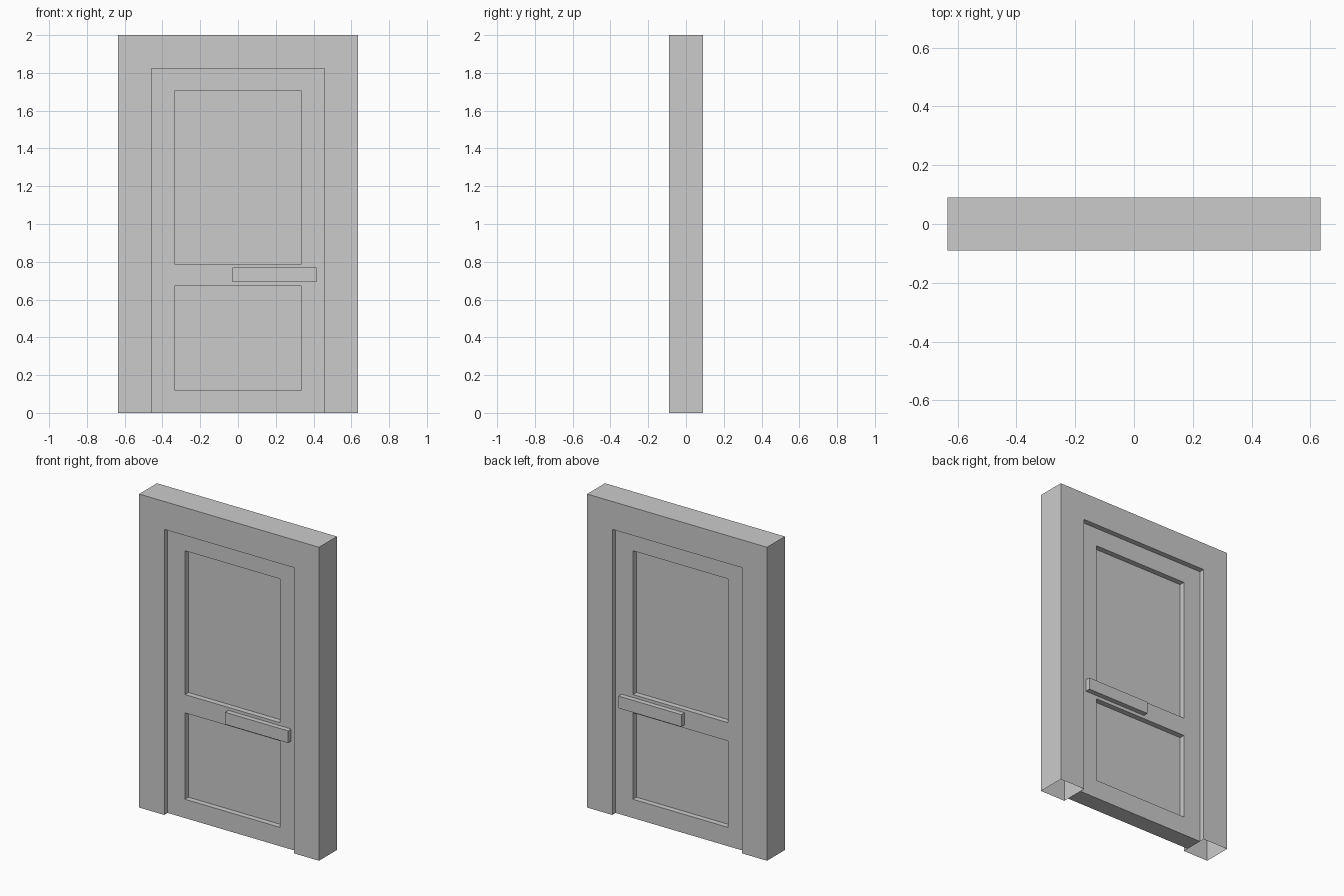
import bpy, bmesh

if "Cube" in bpy.data.objects:
    bpy.data.objects.remove(bpy.data.objects["Cube"])

W, H, D = 0.635, 2.0, 0.09            # frame half width, height, half depth
OPEN_W, OPEN_H = 0.457, 1.822         # doorway half width, height
DOOR_Y, PANEL_Y, BAR_Y = 0.056, 0.021, 0.088


def finish(bm, name, mirror=False):
    mesh = bpy.data.meshes.new(name)
    bm.to_mesh(mesh)
    bm.free()
    obj = bpy.data.objects.new(name, mesh)
    bpy.context.collection.objects.link(obj)
    if mirror:
        mod = obj.modifiers.new("both_sides", 'MIRROR')
        mod.use_axis = (False, True, False)
        mod.use_clip = True
        mod.merge_threshold = 0.0005
    return obj


# Frame: U-shaped profile extruded through the wall, open underneath
bm = bmesh.new()
outline = [(-W, 0), (-OPEN_W, 0), (-OPEN_W, OPEN_H), (OPEN_W, OPEN_H),
           (OPEN_W, 0), (W, 0), (W, H), (-W, H)]
face = bm.faces.new([bm.verts.new((x, -D, z)) for x, z in outline])
ext = bmesh.ops.extrude_face_region(bm, geom=[face], use_keep_orig=True)
bmesh.ops.translate(bm, vec=(0, 2 * D, 0),
                    verts=[g for g in ext["geom"] if isinstance(g, bmesh.types.BMVert)])
bmesh.ops.recalc_face_normals(bm, faces=bm.faces)
bmesh.ops.delete(bm, geom=[f for f in bm.faces if all(v.co.z < 1e-5 for v in f.verts)],
                 context='FACES')
finish(bm, "frame")

# Door leaf: front grid with two recessed panels, mirrored to the back
bm = bmesh.new()
xs = [-OPEN_W, -0.335, 0.335, OPEN_W]
zs = [0, 0.12, 0.671, 0.788, 1.705, OPEN_H]
grid = [[bm.verts.new((x, -DOOR_Y, z)) for x in xs] for z in zs]
panels = []
for j in range(len(zs) - 1):
    for i in range(len(xs) - 1):
        f = bm.faces.new((grid[j][i], grid[j][i + 1], grid[j + 1][i + 1], grid[j + 1][i]))
        if i == 1 and j in (1, 3):
            panels.append(f)
bottom = [e for e in bm.edges if all(v.co.z < 1e-5 for v in e.verts)]
ext = bmesh.ops.extrude_edge_only(bm, edges=bottom)
for g in ext["geom"]:
    if isinstance(g, bmesh.types.BMVert):
        g.co.y = 0
for f in bmesh.ops.extrude_discrete_faces(bm, faces=panels)["faces"]:
    for v in f.verts:
        v.co.y = -PANEL_Y
finish(bm, "door_leaf", mirror=True)

# Handle bars: one flat bar on each side of the middle rail
bm = bmesh.new()
bmesh.ops.create_cube(bm, size=1)
bmesh.ops.scale(bm, vec=(0.444, BAR_Y - DOOR_Y, 0.077), verts=bm.verts)
bmesh.ops.translate(bm, vec=(0.193, -(BAR_Y + DOOR_Y) / 2, 0.7305), verts=bm.verts)
bmesh.ops.delete(bm, geom=[f for f in bm.faces if f.normal.y > 0.9], context='FACES')
finish(bm, "handle_bars", mirror=True)
